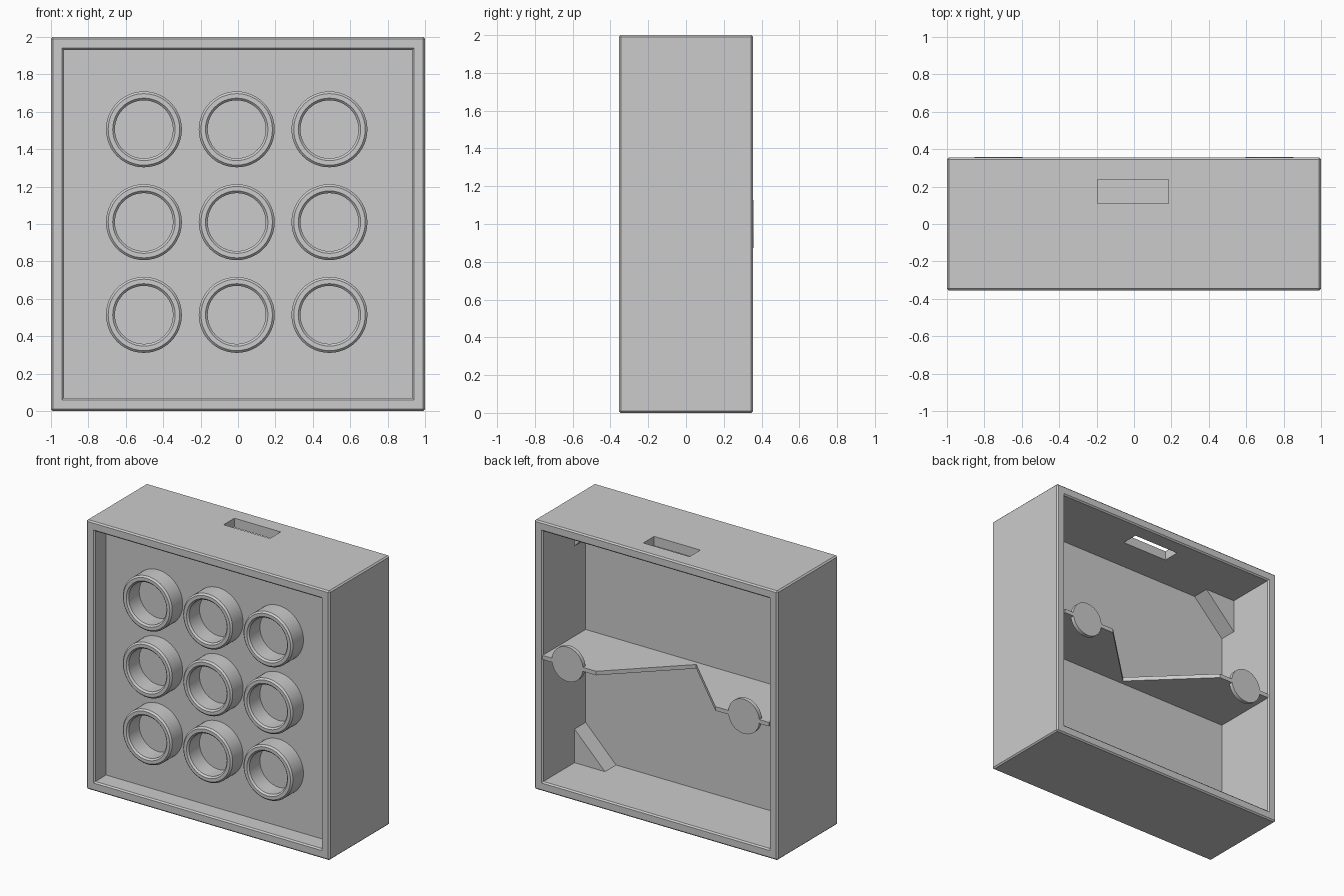
import bpy, bmesh, math
from mathutils import Matrix, Vector

if "Cube" in bpy.data.objects:
    bpy.data.objects.remove(bpy.data.objects["Cube"], do_unlink=True)

D = 0.355            # half depth of the case
W = 0.93             # half width of the openings
PANEL_FRONT, PANEL_BACK = -0.22, -0.15

grey = bpy.data.materials.new("plain_grey")
grey.use_nodes = True
grey.diffuse_color = (0.6, 0.6, 0.6, 1)
grey.node_tree.nodes["Principled BSDF"].inputs["Base Color"].default_value = (0.6, 0.6, 0.6, 1)


def finish(name, bm, smooth=False):
    bmesh.ops.recalc_face_normals(bm, faces=bm.faces)
    mesh = bpy.data.meshes.new(name)
    bm.to_mesh(mesh)
    bm.free()
    mesh.materials.append(grey)
    obj = bpy.data.objects.new(name, mesh)
    bpy.context.collection.objects.link(obj)
    bpy.ops.object.select_all(action='DESELECT')
    obj.select_set(True)
    bpy.context.view_layer.objects.active = obj
    if smooth:
        bpy.ops.object.shade_smooth_by_angle(angle=math.radians(30))
    return obj


def box(name, lo, hi):
    bm = bmesh.new()
    bmesh.ops.create_cube(bm, size=1)
    lo, hi = Vector(lo), Vector(hi)
    for v in bm.verts:
        v.co = (lo + hi) / 2 + v.co * (hi - lo)
    return finish(name, bm)


def prism(name, points, extrude):
    bm = bmesh.new()
    face = bm.faces.new([bm.verts.new(p) for p in points])
    grown = bmesh.ops.extrude_face_region(bm, geom=[face], use_keep_orig=True)
    moved = [g for g in grown["geom"] if isinstance(g, bmesh.types.BMVert)]
    bmesh.ops.translate(bm, verts=moved, vec=extrude)
    return finish(name, bm)


# Case: a block hollowed from the front and back, with a slot in the top
case = box("case", (-1, -D, 0), (1, D, 2))
cutters = [
    box("front_recess", (-W, -1, 1 - W), (W, PANEL_FRONT, 1 + W)),
    box("back_recess", (-W, PANEL_BACK, 1 - W), (W, 1, 1 + W)),
    box("top_slot", (-0.195, 0.11, 1.8), (0.185, 0.237, 2.2)),
]
bpy.context.view_layer.objects.active = case
for cutter in cutters:
    mod = case.modifiers.new("cut", 'BOOLEAN')
    mod.operation = 'DIFFERENCE'
    mod.solver = 'EXACT'
    mod.object = cutter
    bpy.ops.object.modifier_apply(modifier=mod.name)
    bpy.data.objects.remove(cutter, do_unlink=True)

# Soften the rims of both openings and the outer edges slightly
bm = bmesh.new()
bm.from_mesh(case.data)
rims = [e for e in bm.edges
        if e.is_convex and e.calc_face_angle(0) > 0.5
        and all(abs(v.co.x) > 0.5 for v in e.verts)]
bmesh.ops.bevel(bm, geom=rims, offset=0.01, segments=1, affect='EDGES')
bm.to_mesh(case.data)
bm.free()

# Grid of nine round sockets on the front panel
profile = [(0.203, PANEL_FRONT), (0.203, -D + 0.012), (0.191, -D),
           (0.167, -D), (0.155, -D + 0.012), (0.155, PANEL_FRONT)]
for row in range(3):
    for col in range(3):
        bm = bmesh.new()
        verts = [bm.verts.new((r, y, 0)) for r, y in profile]
        edges = [bm.edges.new(pair) for pair in zip(verts, verts[1:])]
        bmesh.ops.spin(bm, geom=verts + edges, cent=(0, 0, 0), axis=(0, 1, 0),
                       angle=math.tau, steps=48, use_merge=True)
        place = Vector((-0.007 + 0.496 * (col - 1), 0, 1.01 + 0.496 * (row - 1)))
        bmesh.ops.translate(bm, verts=bm.verts, vec=place)
        finish(f"socket_{row}_{col}", bm, smooth=True)

# Shelf across the back compartment, with a V notch in its rear edge
prism("shelf", [(W, PANEL_BACK, 0.98), (W, D, 0.98), (0.49, D, 0.98), (0, -0.12, 0.98),
                (-0.49, D, 0.98), (-W, D, 0.98), (-W, PANEL_BACK, 0.98)], (0, 0, 0.03))

for name, side in (("left", 1), ("right", -1)):
    # Round tabs on the rear edge of the shelf
    bm = bmesh.new()
    bmesh.ops.create_cone(bm, cap_ends=True, segments=48, radius1=0.128, radius2=0.128, depth=0.03,
                          matrix=Matrix.Translation((side * 0.725, D - 0.013, 1.0))
                          @ Matrix.Rotation(math.pi / 2, 4, 'X'))
    finish(f"{name}_tab", bm, smooth=True)
    # Triangular corner braces behind the panel
    for level, up in (("upper", 1), ("lower", -1)):
        x, z, leg = side * W, 1 + up * W, 0.25
        prism(f"{level}_{name}_brace",
              [(x, PANEL_BACK, z), (x - side * leg, PANEL_BACK, z), (x, PANEL_BACK, z - up * leg)],
              (0, 0.13, 0))
